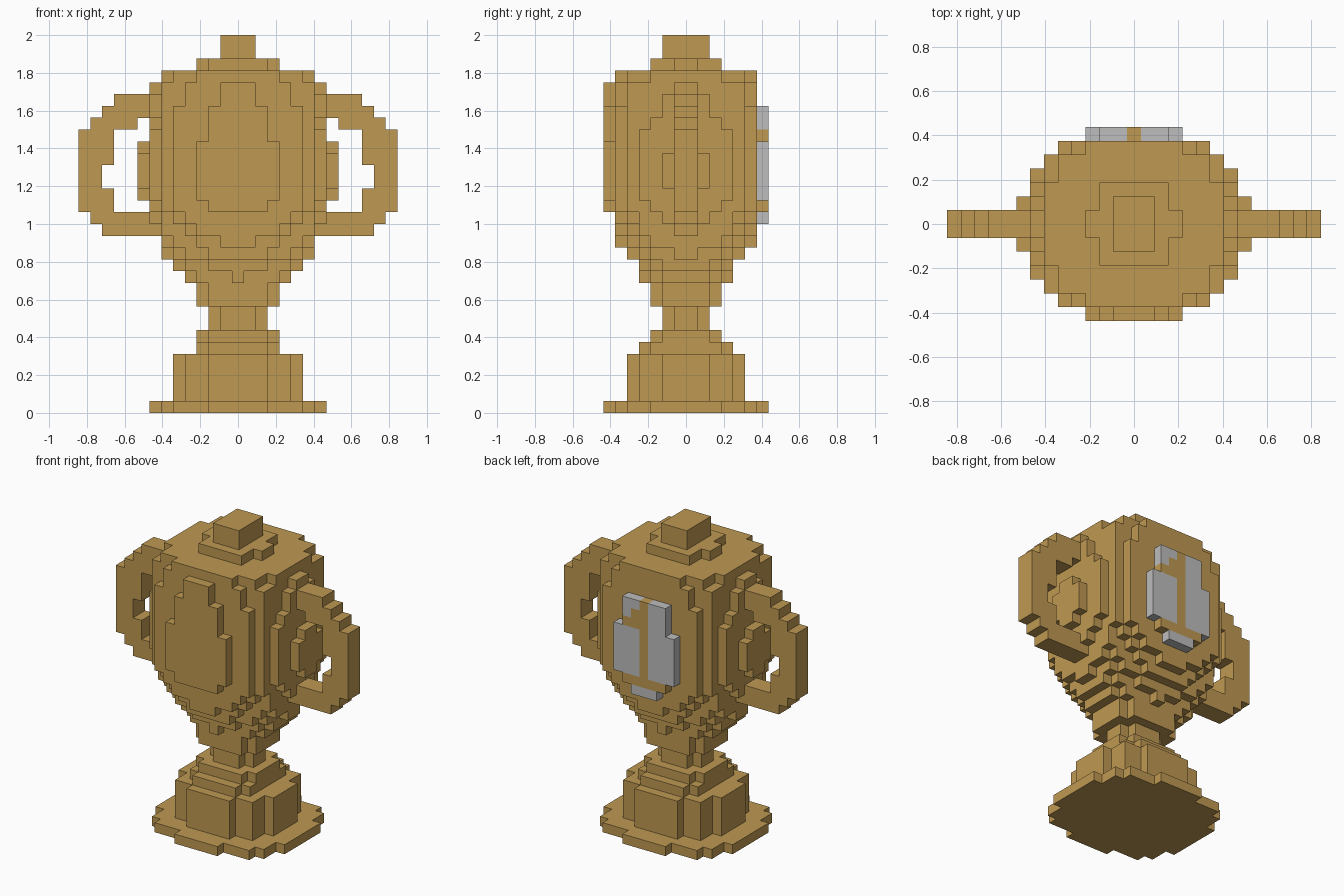
import bpy, bmesh

CELL = 2 / 32
GOLD, SILVER = 0, 1

old = bpy.data.objects.get("Cube")
if old:
    bpy.data.objects.remove(old, do_unlink=True)


def material(name, rgb):
    mat = bpy.data.materials.new(name)
    mat.use_nodes = True
    mat.diffuse_color = (*rgb, 1)
    bsdf = next(n for n in mat.node_tree.nodes if n.type == 'BSDF_PRINCIPLED')
    bsdf.inputs["Base Color"].default_value = (*rgb, 1)
    bsdf.inputs["Roughness"].default_value = 0.7
    return mat


materials = [material("gold", (0.52, 0.32, 0.085)), material("silver", (0.51, 0.51, 0.51))]
cells = {}  # block position -> (part name, colour index)


def fill(part, xs, ys, zs, colour=GOLD):
    """Fill a block range; each range is (first, end)."""
    for x in range(*xs):
        for y in range(*ys):
            for z in range(*zs):
                cells[x, y, z] = (part, colour)


def centred(part, hx, hy, z0, z1):
    """Block layer reaching hx blocks past the middle column and hy deep each way."""
    fill(part, (-hx, hx + 1), (-hy, hy), (z0, z1))


def stepped(part, z0, z1, *steps):
    """Rounded layer made of overlapping rectangles."""
    for hx, hy in steps:
        centred(part, hx, hy, z0, z1)


# Foot, pedestal and stem
stepped("foot_plate", 0, 1, (2, 7), (5, 6), (6, 5), (7, 3))
stepped("pedestal", 1, 5, (2, 5), (4, 4), (5, 2))
stepped("pedestal_step", 5, 6, (2, 4), (3, 3))
stepped("pedestal_top", 6, 7, (2, 3), (3, 2))
stepped("stem", 7, 9, (1, 2), (2, 1))

# Bowl: depth -> (half width, bottom, top)
bowl = {
    6: [(5, 17, 26), (4, 16, 28), (3, 15, 29), (1, 14, 29)],
    5: [(6, 17, 28), (5, 16, 29), (4, 15, 29), (3, 14, 29), (2, 13, 29)],
    4: [(7, 18, 24), (6, 15, 28), (5, 14, 29), (4, 13, 29), (2, 12, 29), (0, 11, 29)],
    3: [(7, 17, 25), (6, 14, 29), (5, 13, 29), (4, 12, 29), (3, 11, 29), (2, 9, 29)],
    2: [(7, 16, 27), (5, 12, 29), (4, 11, 29), (3, 9, 29)],
    1: [(7, 15, 28), (6, 13, 29)],
}
for depth, layers in bowl.items():
    for half, bottom, top in layers:
        centred("bowl", half, depth, bottom, top)

# Side bosses
centred("side_bosses", 8, 2, 19, 22)
centred("side_bosses", 8, 1, 18, 23)
for key in [k for k in cells if cells[k][0] == "side_bosses" and abs(k[0]) < 8]:
    cells[key] = ("bowl", GOLD)

# Lid and knob
stepped("lid", 29, 30, (2, 3), (3, 1))
centred("lid_knob", 1, 2, 30, 32)


# Handles: stepped outline minus stepped opening, mirrored
def in_handle(x, z):
    outer = [(10, 15, 27), (11, 15, 26), (12, 16, 25), (13, 17, 24)]
    hole = [(8, 17, 25), (10, 17, 24), (11, 19, 21)]
    inside = lambda rows: any(x <= r and a <= z < b for r, a, b in rows)
    return inside(outer) and not inside(hole)


for side, name in ((1, "left_handle"), (-1, "right_handle")):
    for x in range(8, 14):
        for z in range(15, 27):
            if in_handle(x, z):
                for y in (-1, 0):
                    cells[side * x, y, z] = (name, GOLD)

# Raised front panel
for half, bottom, top in [(3, 18, 23), (2, 17, 26), (1, 17, 28)]:
    fill("front_panel", (-half, half + 1), (-7, -6), (bottom, top))

# Silver back panel with a gold inlay: stem, flag and foot bar
back = (6, 7)
for half, bottom, top in [(3, 18, 23), (2, 17, 26), (1, 16, 17)]:
    fill("back_panel", (-half, half + 1), back, (bottom, top), SILVER)
fill("back_panel", (0, 1), back, (17, 26))
fill("back_panel", (1, 3), back, (23, 24))
fill("back_panel", (1, 2), back, (24, 25))
fill("back_panel", (-2, 3), back, (17, 18))

# Skin each part with only its exposed block faces
AXES = [(1, 0, 0), (0, 1, 0), (0, 0, 1)]


def face_corners(cell, axis, sign):
    u, v = (axis + 1) % 3, (axis + 2) % 3
    loop = [(-1, -1), (1, -1), (1, 1), (-1, 1)][::sign]
    for a, b in loop:
        p = [2 * cell[0], 2 * cell[1] + 1, 2 * cell[2] + 1]
        p[axis] += sign
        p[u] += a
        p[v] += b
        yield tuple(p)


def build(part):
    bm = bmesh.new()
    verts = {}
    for cell, (name, colour) in cells.items():
        if name != part:
            continue
        for axis, step in enumerate(AXES):
            for sign in (1, -1):
                if tuple(c + sign * s for c, s in zip(cell, step)) in cells:
                    continue
                ring = []
                for p in face_corners(cell, axis, sign):
                    if p not in verts:
                        verts[p] = bm.verts.new([c * CELL / 2 for c in p])
                    ring.append(verts[p])
                bm.faces.new(ring).material_index = colour
    mesh = bpy.data.meshes.new(part)
    bm.to_mesh(mesh)
    bm.free()
    for mat in materials:
        mesh.materials.append(mat)
    bpy.context.collection.objects.link(bpy.data.objects.new(part, mesh))


for part in sorted({name for name, _ in cells.values()}):
    build(part)
